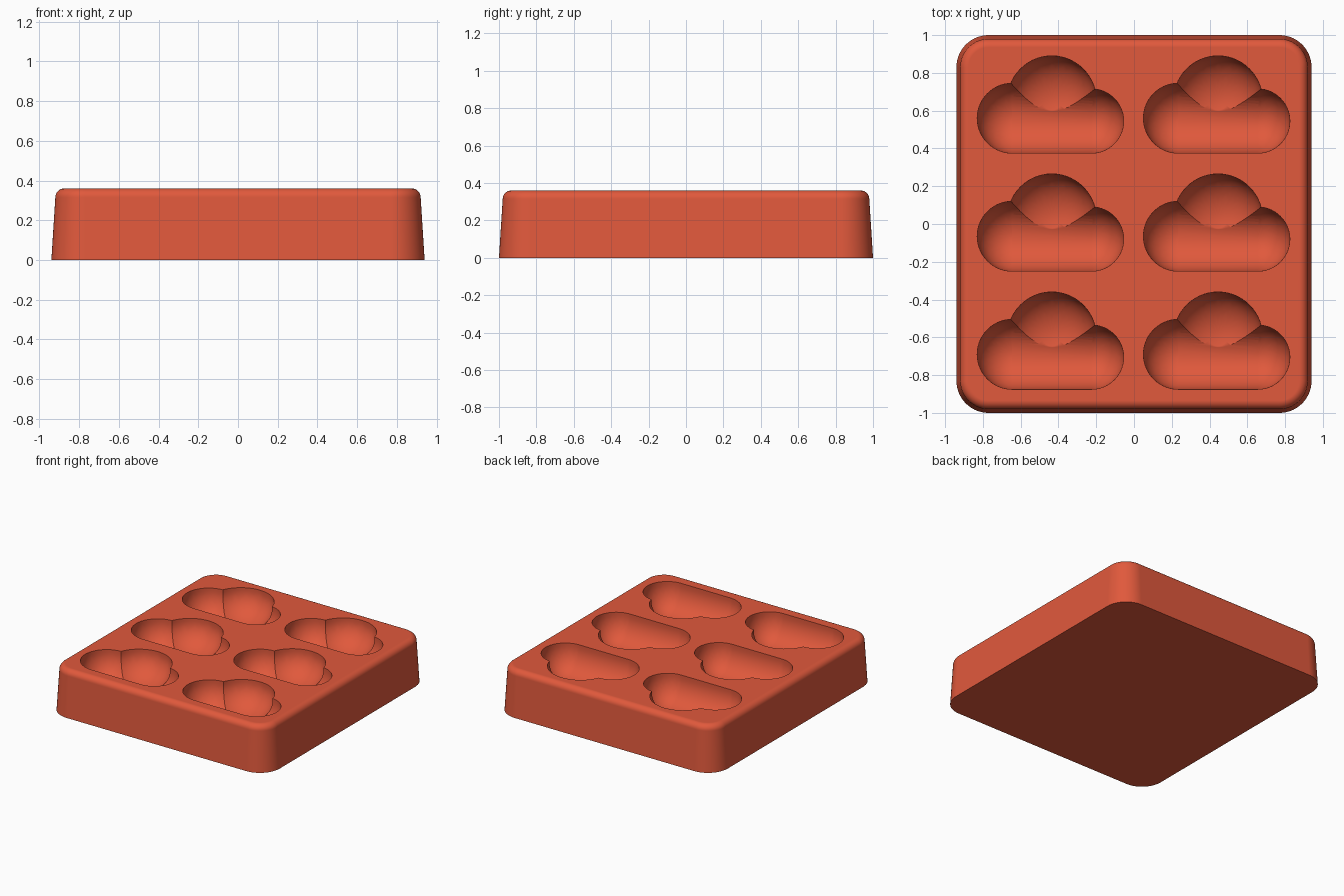
import bpy, bmesh
from math import sin, cos, pi

old = bpy.data.objects.get("Cube")
if old:
    bpy.data.objects.remove(old, do_unlink=True)

HEIGHT = 0.36
RIM = 0.02       # short upright wall under each cavity rim
DEPTH = 0.21     # cavity depth

red = bpy.data.materials.new("terracotta_red")
red.use_nodes = True
red.diffuse_color = (0.75, 0.1, 0.045, 1)
red.node_tree.nodes["Principled BSDF"].inputs["Base Color"].default_value = red.diffuse_color


def make_object(name, bm):
    bmesh.ops.recalc_face_normals(bm, faces=bm.faces[:])
    mesh = bpy.data.meshes.new(name)
    bm.to_mesh(mesh)
    bm.free()
    mesh.materials.append(red)
    obj = bpy.data.objects.new(name, mesh)
    bpy.context.collection.objects.link(obj)
    return obj


def rounded_ring(bm, inset, z, steps=14):
    """Rounded rectangle ring, shrunk by inset."""
    radius = 0.17 - inset
    ring = []
    for i, (sx, sy) in enumerate([(1, 1), (-1, 1), (-1, -1), (1, -1)]):
        for k in range(steps + 1):
            a = (i + k / steps) * pi / 2
            ring.append(bm.verts.new((sx * 0.77 + radius * cos(a),
                                      sy * 0.83 + radius * sin(a), z)))
    return ring


def lobe_points(x, y, r, seg=56, rings=14):
    """Round bowl with a short upright wall above it."""
    base = HEIGHT - RIM
    levels = [(1, HEIGHT + 0.1)]
    levels += [(cos(i / rings * pi / 2), base - (DEPTH - RIM) * sin(i / rings * pi / 2))
               for i in range(rings)]
    pts = [(x + r * s * cos(k * 2 * pi / seg), y + r * s * sin(k * 2 * pi / seg), z)
           for s, z in levels for k in range(seg)]
    return pts + [(x, y, HEIGHT - DEPTH)]


def make_cutter(name, lobes):
    """One convex hull around the lobes for each cavity of the grid."""
    bm = bmesh.new()
    for cx in (-0.44, 0.44):
        for cy in (-0.625, 0, 0.625):
            verts = [bm.verts.new(p) for x, y, r in lobes
                     for p in lobe_points(cx + x, cy + y, r)]
            bmesh.ops.convex_hull(bm, input=verts)
            bmesh.ops.delete(bm, geom=[v for v in verts if v.is_valid and not v.link_faces],
                             context='VERTS')
    return make_object(name, bm)


# Tray body: drafted walls and a rounded top edge
profile = [(0, 0), (0.02, 0.315)]
profile += [(0.065 - 0.045 * cos(a), 0.315 + 0.045 * sin(a))
            for a in [i / 8 * pi / 2 for i in range(1, 9)]]
bm = bmesh.new()
loops = [rounded_ring(bm, inset, z) for inset, z in profile]
for low, high in zip(loops, loops[1:]):
    for i in range(len(low)):
        j = (i + 1) % len(low)
        bm.faces.new((low[i], low[j], high[j], high[i]))
bm.faces.new(loops[0][::-1])
bm.faces.new(loops[-1])
tray = make_object("mould_tray", bm)

# Cloud cavities: a wide lower bowl and a taller middle puff
cutters = [
    make_cutter("lower_cloud_cutter", [(-0.205, -0.065, 0.185), (0.215, -0.08, 0.17)]),
    make_cutter("upper_puff_cutter", [(0.005, 0.03, 0.235)]),
]
bpy.ops.object.select_all(action='DESELECT')
bpy.context.view_layer.objects.active = tray
tray.select_set(True)
for cutter in cutters:
    cutter.hide_render = True
    mod = tray.modifiers.new("cavities", 'BOOLEAN')
    mod.operation = 'DIFFERENCE'
    mod.solver = 'EXACT'
    mod.object = cutter
    bpy.ops.object.modifier_apply(modifier=mod.name)
    bpy.data.objects.remove(cutter, do_unlink=True)

# Smooth curved walls, crisp cavity rims
bpy.ops.object.shade_smooth_by_angle(angle=pi / 6)
weighted = tray.modifiers.new("flat_top_normals", 'WEIGHTED_NORMAL')
weighted.keep_sharp = True
